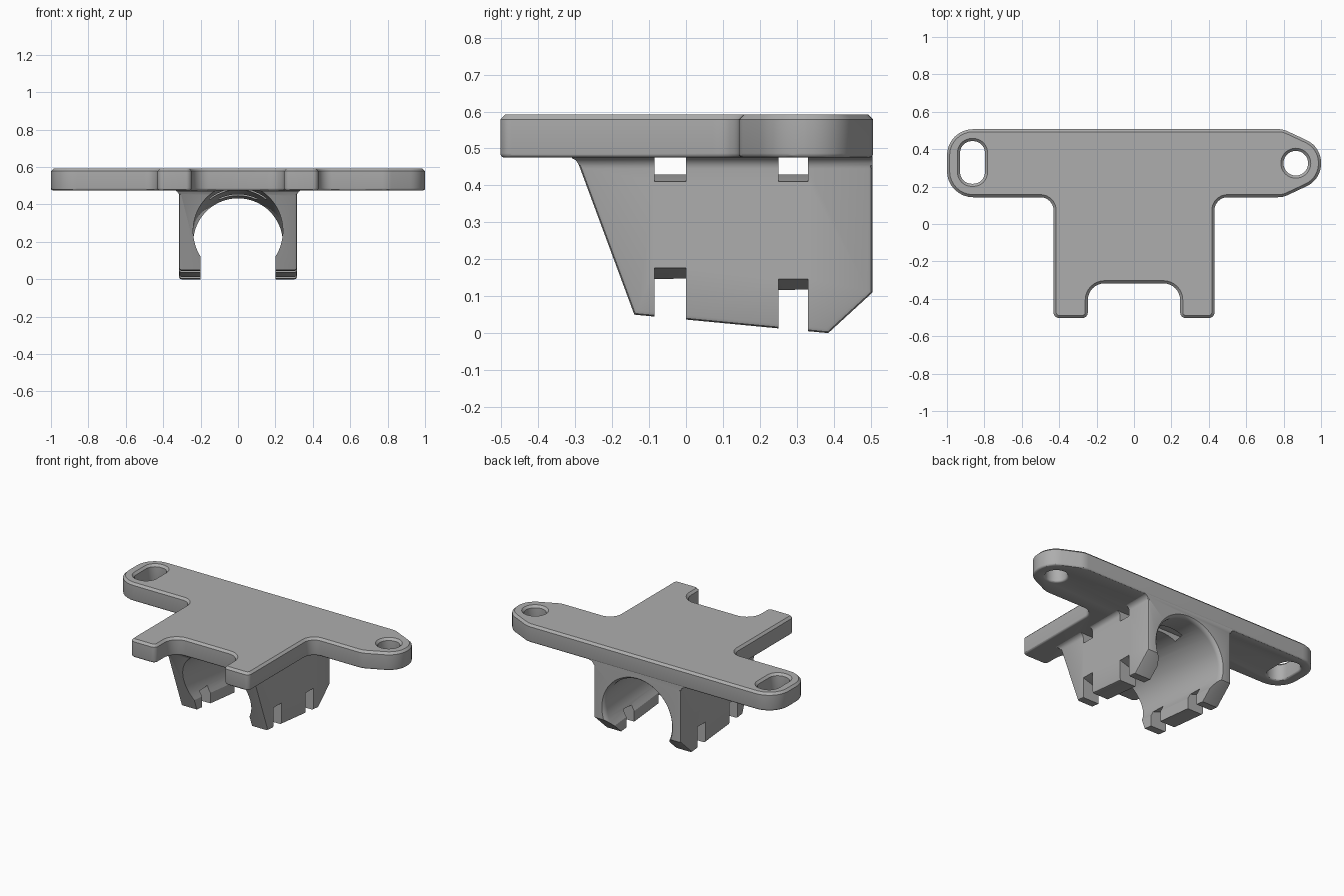
import bpy, bmesh, math
from mathutils import Vector

if "Cube" in bpy.data.objects:
    bpy.data.objects.remove(bpy.data.objects["Cube"])

grey = bpy.data.materials.new("grey plastic")
grey.diffuse_color = (0.42, 0.42, 0.42, 1)
grey.use_nodes = True
grey.node_tree.nodes["Principled BSDF"].inputs["Base Color"].default_value = grey.diffuse_color


def loft(name, rings):
    """Closed solid through rings that share one point count."""
    bm = bmesh.new()
    rows = [[bm.verts.new(p) for p in ring] for ring in rings]
    n = len(rows[0])
    for a, b in zip(rows, rows[1:]):
        for i in range(n):
            j = (i + 1) % n
            bm.faces.new((a[i], a[j], b[j], b[i]))
    bm.faces.new(rows[0])
    bm.faces.new(rows[-1])
    bmesh.ops.recalc_face_normals(bm, faces=bm.faces)
    mesh = bpy.data.meshes.new(name)
    bm.to_mesh(mesh)
    bm.free()
    mesh.materials.append(grey)
    ob = bpy.data.objects.new(name, mesh)
    bpy.context.collection.objects.link(ob)
    return ob


def boolean(ob, tool, operation='DIFFERENCE'):
    mod = ob.modifiers.new("cut", 'BOOLEAN')
    mod.operation, mod.solver, mod.object = operation, 'EXACT', tool
    bpy.context.view_layer.objects.active = ob
    bpy.ops.object.modifier_apply(modifier=mod.name)
    bpy.data.objects.remove(tool)


def bevel(ob, rule, offset, segments):
    """Round the sharp edges chosen by rule(start, end)."""
    bm = bmesh.new()
    bm.from_mesh(ob.data)
    bmesh.ops.remove_doubles(bm, verts=bm.verts, dist=0.0002)
    edges = [e for e in bm.edges if len(e.link_faces) == 2
             and e.calc_face_angle() > 0.5 and rule(e.verts[0].co, e.verts[1].co)]
    bmesh.ops.bevel(bm, geom=edges, offset=offset, segments=segments,
                    profile=0.5, affect='EDGES', clamp_overlap=False)
    bm.to_mesh(ob.data)
    bm.free()


def rounded(corners, steps=8):
    """Outline from (x, y, radius) corners."""
    out = []
    for i, (x, y, r) in enumerate(corners):
        p = Vector((x, y))
        a = (Vector(corners[i - 1][:2]) - p).normalized()
        b = (Vector(corners[(i + 1) % len(corners)][:2]) - p).normalized()
        half = a.angle(b) / 2
        centre = p + (a + b).normalized() * (r / math.sin(half))
        start = p + a * (r / math.tan(half)) - centre
        end = p + b * (r / math.tan(half)) - centre
        turn = math.atan2(start.x * end.y - start.y * end.x, start.dot(end))
        for k in range(steps + 1):
            t = turn * k / steps
            c, s = math.cos(t), math.sin(t)
            out.append((centre.x + start.x * c - start.y * s,
                        centre.y + start.x * s + start.y * c))
    return out


def prism(name, outline, low, high, axis):
    place = {'x': lambda a, b, t: (t, a, b), 'y': lambda a, b, t: (a, t, b),
             'z': lambda a, b, t: (a, b, t)}[axis]
    return loft(name, [[place(a, b, t) for a, b in outline] for t in (low, high)])


# Mounting plate with a slotted ear, a tapered ear and a front notch
LOW, TOP = 0.475, 0.592
plate = prism("mounting_plate", rounded([
    (-1, 0.507, 0.14), (-1, 0.143, 0.14), (-0.43, 0.143, 0.07),
    (-0.43, -0.503, 0.03), (-0.247, -0.503, 0.03), (-0.247, -0.317, 0.09),
    (0.247, -0.317, 0.09), (0.247, -0.503, 0.03), (0.43, -0.503, 0.03),
    (0.43, 0.143, 0.07), (0.797, 0.143, 0.12), (1, 0.238, 0.132),
    (1, 0.412, 0.132), (0.797, 0.507, 0.12)]), LOW, TOP, 'z')

# Ear holes
boolean(plate, prism("slot_hole", rounded(
    [(-0.93, 0.215, 0.062), (-0.797, 0.215, 0.062),
     (-0.797, 0.443, 0.062), (-0.93, 0.443, 0.062)]), 0.3, 0.8, 'z'))
boolean(plate, prism("round_hole", [
    (0.865 + 0.066 * math.cos(k * math.tau / 40), 0.325 + 0.066 * math.sin(k * math.tau / 40))
    for k in range(40)], 0.3, 0.8, 'z'))
bevel(plate, lambda a, b: min(a.z, b.z) > TOP - 0.001, 0.014, 1)
bevel(plate, lambda a, b: max(a.z, b.z) < LOW + 0.001, 0.012, 3)

# Clamp body: front outline with flared shoulders, trimmed by the side outline
W, F = 0.315, 0.032
flare = [(W + F - F * math.cos(t), 0.477 - F + F * math.sin(t))
         for t in (k * math.pi / 12 for k in range(7))]
half = [(W, -0.1)] + flare + [(W + F, 0.49)]
clamp = prism("clamp", half + [(-x, z) for x, z in reversed(half)], -0.6, 0.507, 'y')
boolean(clamp, prism("side_trim", [
    (-0.309, 0.49), (-0.309, 0.474), (-0.298, 0.468), (-0.290, 0.455), (-0.14, 0.05),
    (0.385, 0), (0.505, 0.11), (0.505, 0.49)], -0.6, 0.6, 'x'), 'INTERSECT')
bevel(clamp, lambda a, b: max(a.z, b.z) < 0.458 and min(abs(a.x), abs(b.x)) > 0.31
      and abs(a.x - b.x) < 0.02, 0.012, 2)

# Tilted bore, widening softly at the back end
bore = []
for y, r in ((-0.6, 0.24), (0.475, 0.24), (0.487, 0.242), (0.497, 0.248), (0.507, 0.258)):
    zc = 0.238 - 0.095 * y
    bore.append([(r * math.cos(k * math.tau / 64), y, zc + r * math.sin(k * math.tau / 64))
                 for k in range(64)])
boolean(clamp, loft("bore_cutter", bore))

# Open mouth below the bore
boolean(clamp, prism("mouth_cutter", [(-0.2, -0.2), (0.2, -0.2), (0.2, 0.2), (-0.2, 0.2)],
                     -0.7, 0.7, 'y'))

# Strap windows under the plate and strap notches along the feet
for y0, y1, z in ((-0.085, 0.0, 0.147), (0.25, 0.33, 0.117)):
    boolean(clamp, prism("window_cutter", [
        (-0.5, 0.36), (-0.315, 0.41), (-0.24, 0.43), (0.24, 0.43), (0.315, 0.41),
        (0.5, 0.36), (0.5, 0.476), (-0.5, 0.476)], y0, y1, 'y'))
    boolean(clamp, prism("notch_cutter", [
        (-0.5, -0.2), (0.5, -0.2), (0.5, z + 0.09), (0.315, z + 0.03), (0.22, z),
        (-0.22, z), (-0.315, z + 0.03), (-0.5, z + 0.09)], y0, y1, 'y'))

for ob in (plate, clamp):
    bpy.ops.object.select_all(action='DESELECT')
    ob.select_set(True)
    bpy.context.view_layer.objects.active = ob
    bpy.ops.object.shade_smooth_by_angle(angle=math.radians(30))
